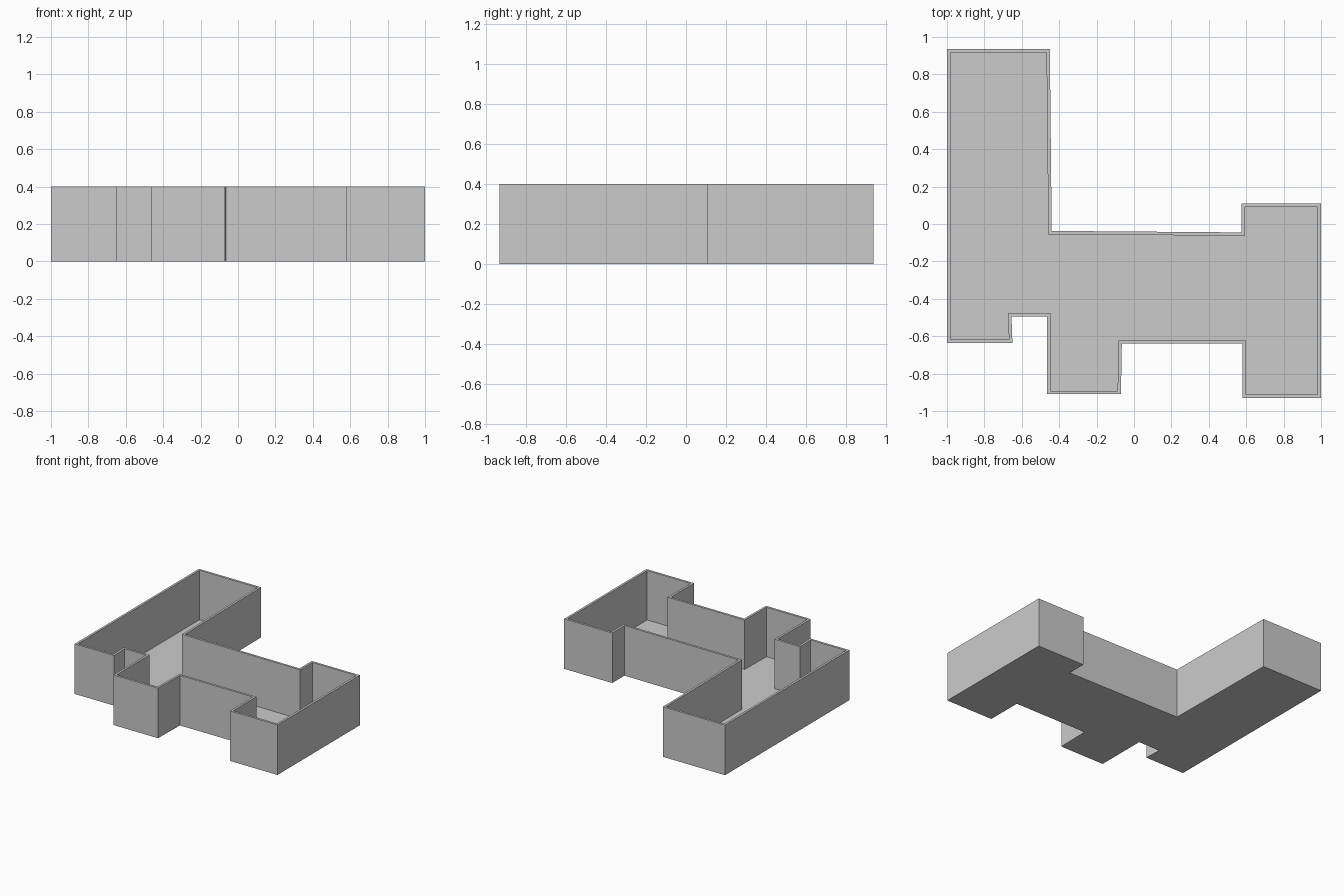
import bpy, bmesh
from mathutils import Vector

if "Cube" in bpy.data.objects:
    bpy.data.objects.remove(bpy.data.objects["Cube"], do_unlink=True)

WALL, FLOOR, HEIGHT = 0.018, 0.005, 0.4

# Outer footprint, counter-clockwise from the front corner of the long wing
OUTLINE = [Vector(p) for p in (
    (-1, -0.635), (-0.65, -0.635), (-0.655, -0.495), (-0.465, -0.495),
    (-0.465, -0.91), (-0.07, -0.91), (-0.065, -0.64), (0.58, -0.64),
    (0.58, -0.93), (1, -0.93), (1, 0.11), (0.575, 0.11),
    (0.575, -0.045), (-0.44, -0.037), (-0.45, 0.935), (-1, 0.935))]

grey = bpy.data.materials.new("plain grey")
grey.use_nodes = True
grey.diffuse_color = (0.6, 0.6, 0.6, 1)
grey.node_tree.nodes["Principled BSDF"].inputs["Base Color"].default_value = grey.diffuse_color


def inset(points, distance):
    """Mitred inward offset of a counter-clockwise outline."""
    result = []
    for i, p in enumerate(points):
        a = (p - points[i - 1]).normalized()
        b = (points[(i + 1) % len(points)] - p).normalized()
        na, nb = Vector((-a.y, a.x)), Vector((-b.y, b.x))
        result.append(p + (na + nb) * distance / (1 + na.dot(nb)))
    return result


def make_object(name, bm):
    bmesh.ops.recalc_face_normals(bm, faces=bm.faces)
    mesh = bpy.data.meshes.new(name)
    bm.to_mesh(mesh)
    bm.free()
    mesh.materials.append(grey)
    bpy.context.collection.objects.link(bpy.data.objects.new(name, mesh))


def raise_faces(bm, faces, height):
    out = bmesh.ops.extrude_face_region(bm, geom=faces)
    verts = [g for g in out["geom"] if isinstance(g, bmesh.types.BMVert)]
    bmesh.ops.translate(bm, verts=verts, vec=(0, 0, height))


# Thin floor slab under the whole footprint
bm = bmesh.new()
face = bm.faces.new([bm.verts.new((p.x, p.y, 0)) for p in OUTLINE])
raise_faces(bm, [face], FLOOR)
make_object("floor", bm)

# Open-topped perimeter walls: a mitred ring raised to full height
bm = bmesh.new()
outer, inner = ([bm.verts.new((p.x, p.y, FLOOR)) for p in loop]
                for loop in (OUTLINE, inset(OUTLINE, WALL)))
ring = [bm.faces.new((outer[i - 1], outer[i], inner[i], inner[i - 1]))
        for i in range(len(outer))]
raise_faces(bm, ring, HEIGHT - FLOOR)
make_object("perimeter_walls", bm)
